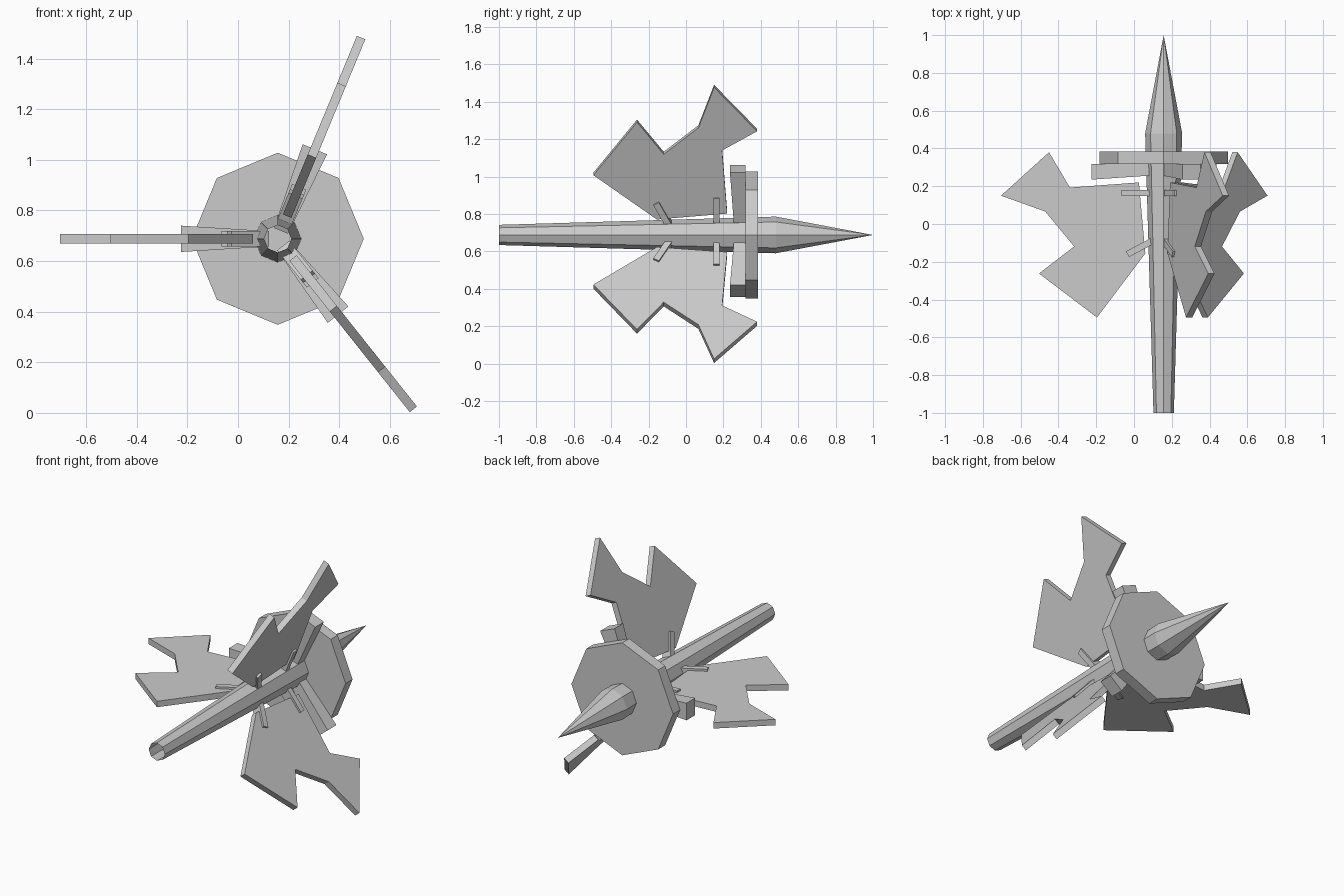
import bpy, bmesh, math
from mathutils import Vector

if "Cube" in bpy.data.objects:
    bpy.data.objects.remove(bpy.data.objects["Cube"])

CX, CZ = 0.157, 0.688                      # axis of the shaft, running along y
ANGLES = [math.radians(a) for a in (180, 67.5, -51.5)]

grey = bpy.data.materials.new("plain grey")
grey.diffuse_color = (0.6, 0.6, 0.6, 1)
grey.use_nodes = True
grey.node_tree.nodes["Principled BSDF"].inputs["Base Color"].default_value = grey.diffuse_color


def spot(a, r, t, y):
    """Point at radius r, sideways offset t, along the spoke at angle a."""
    return Vector((CX + r * math.cos(a) - t * math.sin(a), y,
                   CZ + r * math.sin(a) + t * math.cos(a)))


def finish(name, bm, fix=True):
    if fix:
        bmesh.ops.recalc_face_normals(bm, faces=bm.faces[:])
    me = bpy.data.meshes.new(name)
    bm.to_mesh(me)
    bm.free()
    me.materials.append(grey)
    ob = bpy.data.objects.new(name, me)
    bpy.context.collection.objects.link(ob)


def loft(name, rings, cap_start=True, cap_end=True):
    """Join equal-sized rings of points into a solid."""
    bm = bmesh.new()
    rows = [[bm.verts.new(p) for p in ring] for ring in rings]
    n = len(rows[0])
    for lo, hi in zip(rows, rows[1:]):
        for i in range(n):
            bm.faces.new((lo[i], lo[(i + 1) % n], hi[(i + 1) % n], hi[i]))
    if cap_start:
        bm.faces.new(rows[0][::-1])
    if cap_end:
        bm.faces.new(rows[-1])
    bmesh.ops.remove_doubles(bm, verts=bm.verts[:], dist=1e-5)
    finish(name, bm)


def octagon(r, y):
    return [spot(k * math.pi / 4, r, 0, y) for k in range(8)]


# Tapered shaft, open at the front, pointed at the back
loft("shaft", [octagon(0.054, -1), octagon(0.098, 0.48), octagon(0, 1)], False, False)

# Octagonal guard disc
loft("disc", [octagon(0.34, 0.318), octagon(0.34, 0.385)])

# Blade outline as (radius, y)
BLADE = [(0.131, 0.22), (0.496, 0.193), (0.607, 0.38), (0.861, 0.15), (0.627, 0.066),
         (0.474, -0.119), (0.66, -0.262), (0.353, -0.495), (0.097, -0.156)]


def bar(name, a, inner, outer):
    """Four-sided bar; each end is (r, y_low, y_high, half_width)."""
    loft(name, [[spot(a, r, -w, y0), spot(a, r, w, y0), spot(a, r, w, y1), spot(a, r, -w, y1)]
                for r, y0, y1, w in (inner, outer)])


for i, a in enumerate(ANGLES, 1):
    loft(f"blade_{i}", [[spot(a, r, t, y) for r, y in BLADE] for t in (-0.018, 0.018)])
    # Wedge bracket behind the disc
    bar(f"bracket_{i}", a, (0.06, 0.257, 0.318, 0.032), (0.383, 0.235, 0.318, 0.052))
    # Straight strut
    bar(f"straight_strut_{i}", a, (0.042, 0.147, 0.18, 0.03), (0.222, 0.147, 0.18, 0.03))
    # Leaning strut
    d = Vector((0.88, -0.47)) * 0.17       # (radius, y) direction
    n = Vector((0.47, 0.88)) * 0.017
    s = Vector((0.042, -0.08))
    corners = [s - n, s + n, s + d + n, s + d - n]
    loft(f"leaning_strut_{i}", [[spot(a, p.x, t, p.y) for p in corners] for t in (-0.03, 0.03)])
